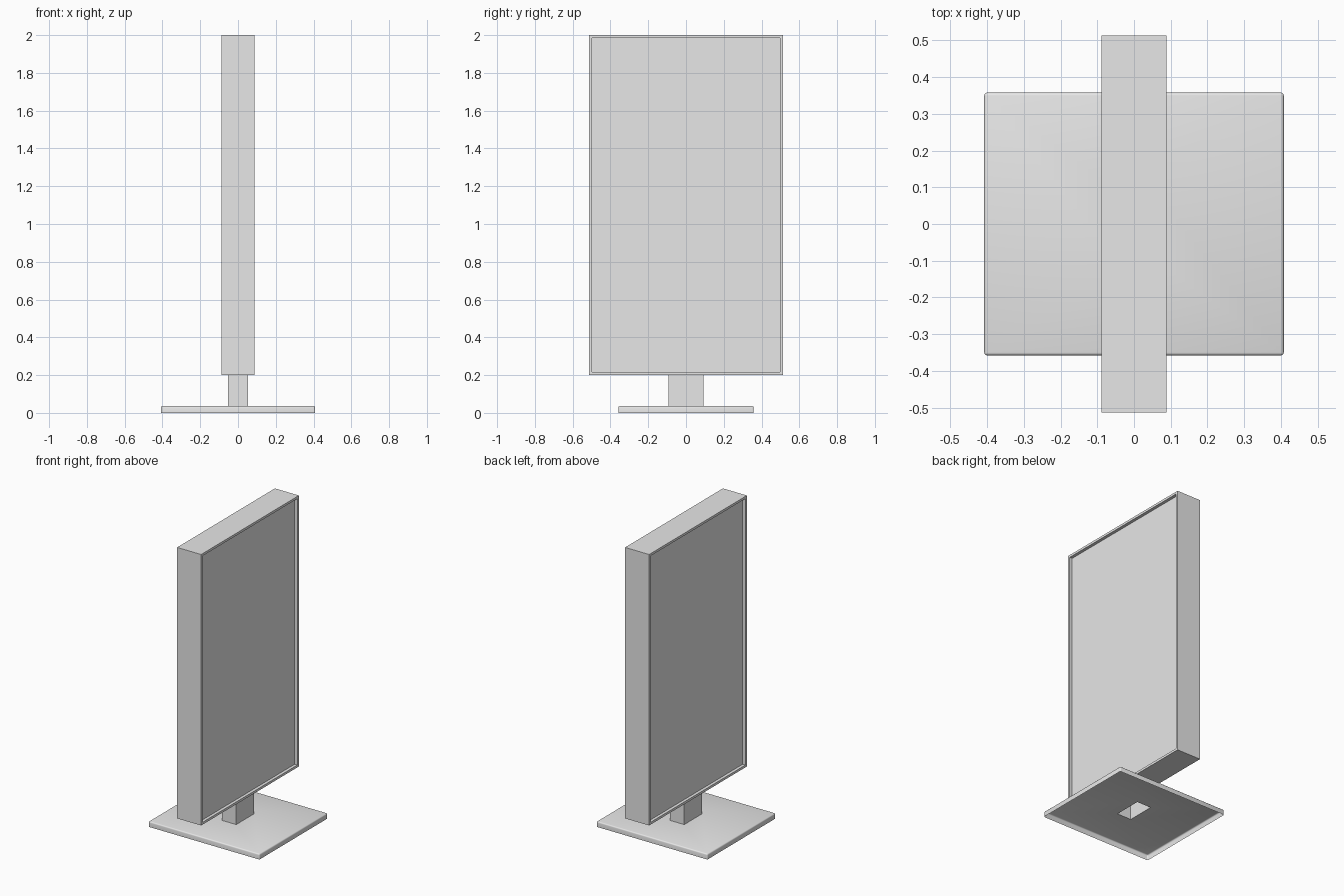
import bpy
import bmesh
from mathutils import Vector

old = bpy.data.objects.get("Cube")
if old:
    bpy.data.objects.remove(old, do_unlink=True)

grey = bpy.data.materials.new("light grey")
grey.use_nodes = True
colour = (0.8, 0.8, 0.8, 1)
grey.diffuse_color = colour
grey.node_tree.nodes["Principled BSDF"].inputs["Base Color"].default_value = colour


def box(size, bottom):
    """Box centred on x and y, standing at the given height."""
    bm = bmesh.new()
    bmesh.ops.create_cube(bm, size=1)
    bmesh.ops.scale(bm, vec=size, verts=bm.verts)
    bmesh.ops.translate(bm, vec=(0, 0, bottom + size[2] / 2), verts=bm.verts)
    bm.normal_update()
    return bm


def facing(bm, direction):
    return max(bm.faces, key=lambda f: f.normal.dot(Vector(direction)) * f.calc_area())


def finish(bm, name, smooth=False):
    mesh = bpy.data.meshes.new(name)
    bm.to_mesh(mesh)
    bm.free()
    mesh.materials.append(grey)
    obj = bpy.data.objects.new(name, mesh)
    bpy.context.collection.objects.link(obj)
    if smooth:
        bpy.ops.object.select_all(action="DESELECT")
        obj.select_set(True)
        bpy.context.view_layer.objects.active = obj
        bpy.ops.object.shade_smooth_by_angle()
    return obj


POLE_X, POLE_Y = 0.104, 0.186
BASE_TOP, PANEL_BOTTOM = 0.036, 0.2

# Display case with a recessed panel on both broad sides
bm = box((0.176, 1.026, 2 - PANEL_BOTTOM), PANEL_BOTTOM)
for side in (-1, 1):
    face = facing(bm, (side, 0, 0))
    bmesh.ops.inset_individual(bm, faces=[face], thickness=0.022)
    bmesh.ops.inset_individual(bm, faces=[face], thickness=0, depth=-0.02)
    bm.normal_update()
finish(bm, "display_case")

# Hollow pole, open at both ends
bm = box((POLE_X, POLE_Y, PANEL_BOTTOM - BASE_TOP), BASE_TOP)
ends = [facing(bm, (0, 0, s)) for s in (-1, 1)]
bmesh.ops.delete(bm, geom=ends, context="FACES_ONLY")
finish(bm, "support_pole")

# Base shell: open underneath, rounded edges, hole under the pole
bm = box((0.816, 0.716, BASE_TOP), 0)
rounded = [e for e in bm.edges if max(v.co.z for v in e.verts) > BASE_TOP / 2]
bmesh.ops.bevel(bm, geom=rounded, offset=0.008, segments=3, profile=0.5,
                affect="EDGES")
bm.normal_update()
bmesh.ops.delete(bm, geom=[facing(bm, (0, 0, -1))], context="FACES_ONLY")
top = facing(bm, (0, 0, 1))
bmesh.ops.inset_individual(bm, faces=[top], thickness=0.1)
for v in top.verts:
    v.co.x = POLE_X / 2 if v.co.x > 0 else -POLE_X / 2
    v.co.y = POLE_Y / 2 if v.co.y > 0 else -POLE_Y / 2
bmesh.ops.delete(bm, geom=[top], context="FACES_ONLY")
finish(bm, "base_plate", smooth=True)
